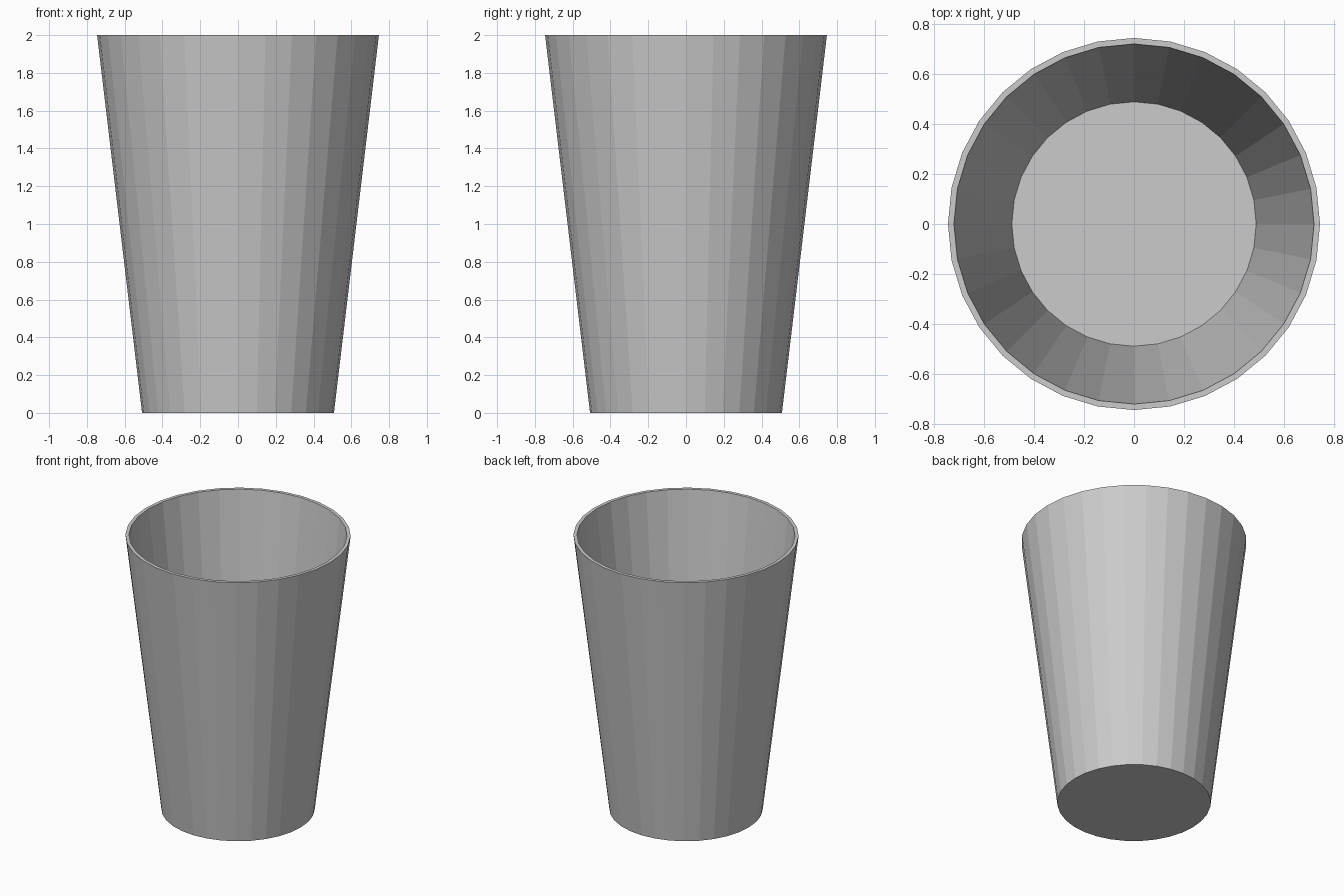
import bpy, bmesh, math

if "Cube" in bpy.data.objects:
    bpy.data.objects.remove(bpy.data.objects["Cube"])

SIDES = 32
# Profile (radius, z): outer base, outer rim, inner rim, inner floor
PROFILE = [(0.508, 0.0), (0.746, 2.0), (0.722, 2.0), (0.49, 0.025)]


def ring(bm, radius, z):
    step = 2 * math.pi / SIDES
    return [bm.verts.new((radius * math.cos(i * step), radius * math.sin(i * step), z))
            for i in range(SIDES)]


# Tapered cup: outer wall, rim and inner wall bridged ring by ring
bm = bmesh.new()
rings = [ring(bm, r, z) for r, z in PROFILE]
for low, high in zip(rings, rings[1:]):
    for i in range(SIDES):
        j = (i + 1) % SIDES
        bm.faces.new((low[i], low[j], high[j], high[i]))

# Underside and inner floor
bm.faces.new(rings[0][::-1])
bm.faces.new(rings[-1])
bmesh.ops.recalc_face_normals(bm, faces=bm.faces[:])

mesh = bpy.data.meshes.new("cup")
bm.to_mesh(mesh)
bm.free()
bpy.context.collection.objects.link(bpy.data.objects.new("cup", mesh))
